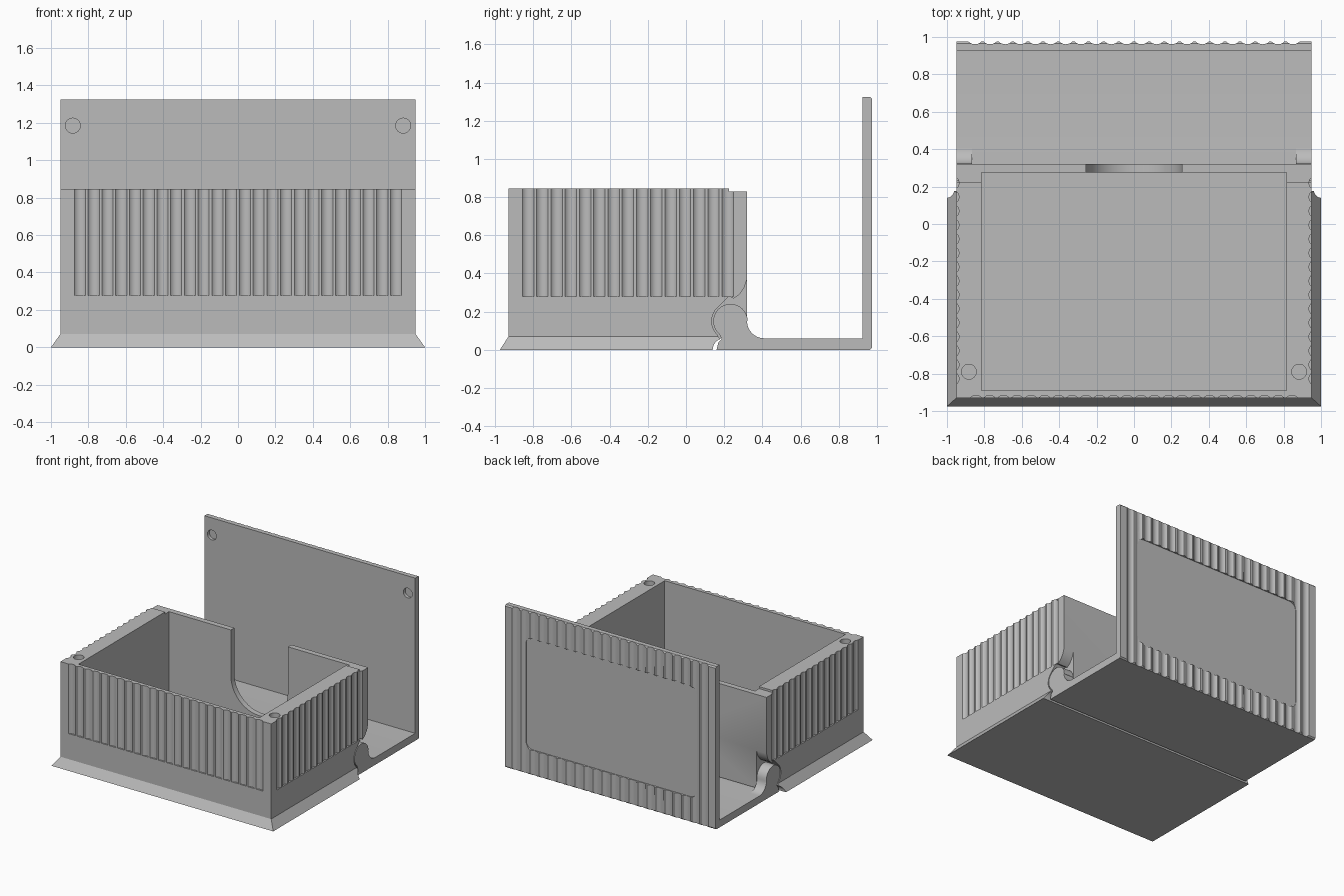
import bpy, bmesh, math
from mathutils import Vector

cube = bpy.data.objects.get("Cube")
if cube:
    bpy.data.objects.remove(cube, do_unlink=True)

GREY = (0.5, 0.5, 0.5, 1)
mat = bpy.data.materials.new("plain grey")
mat.use_nodes = True
mat.diffuse_color = GREY
mat.node_tree.nodes["Principled BSDF"].inputs["Base Color"].default_value = GREY

# Each axis maps profile (u, v) and extrusion distance w into space
PLACE = {
    "x": lambda u, v, w: (w, u, v),
    "y": lambda u, v, w: (u, w, v),
    "z": lambda u, v, w: (u, v, w),
}


def prisms(name, axis, parts):
    """One object made of extruded profiles: parts = [(points, start, end)]."""
    bm = bmesh.new()
    for pts, a, b in parts:
        lo, hi = ([bm.verts.new(PLACE[axis](u, v, w)) for u, v in pts] for w in (a, b))
        bm.faces.new(lo)
        bm.faces.new(hi)
        for i in range(len(pts)):
            j = (i + 1) % len(pts)
            bm.faces.new((lo[i], lo[j], hi[j], hi[i]))
    bmesh.ops.recalc_face_normals(bm, faces=bm.faces)
    mesh = bpy.data.meshes.new(name)
    bm.to_mesh(mesh)
    bm.free()
    mesh.materials.append(mat)
    ob = bpy.data.objects.new(name, mesh)
    bpy.context.collection.objects.link(ob)
    return ob


def combine(ob, other, op="DIFFERENCE"):
    mod = ob.modifiers.new(other.name, "BOOLEAN")
    mod.operation, mod.object, mod.solver = op, other, "EXACT"
    bpy.context.view_layer.objects.active = ob
    bpy.ops.object.modifier_apply(modifier=mod.name)
    bpy.data.objects.remove(other, do_unlink=True)


def rect(u0, u1, v0, v1):
    return [(u0, v0), (u1, v0), (u1, v1), (u0, v1)]


def arc(cu, cv, r, start, end, n=12):
    angles = [math.radians(start + (end - start) * i / n) for i in range(n + 1)]
    return [(cu + r * math.cos(t), cv + r * math.sin(t)) for t in angles]


def flute(center, face, out, width=0.06, depth=0.014, along_v=False):
    """Shallow concave groove section cut into a face, out = outward sign."""
    r = (width ** 2 / 4 + depth ** 2) / (2 * depth)
    half = math.degrees(math.asin(width / 2 / r))
    pts = [(center + s, face + out * (r - depth - c))
           for c, s in arc(0, 0, r, -half, half, 8)]
    pts += [(center + width / 2, face + out * 0.01), (center - width / 2, face + out * 0.01)]
    return [(v, u) for u, v in pts] if along_v else pts


def smooth(ob):
    bpy.ops.object.select_all(action="DESELECT")
    ob.select_set(True)
    bpy.context.view_layer.objects.active = ob
    bpy.ops.object.shade_smooth_by_angle(angle=math.radians(30))


# Box body with flared skirt around front and sides
box = prisms("box", "z", [(rect(-0.95, 0.95, -0.93, 0.32), 0, 0.845)])
skirt = prisms("skirt", "z", [(rect(-1, 1, -0.975, 0.2), 0, 0.07)])
for v in skirt.data.vertices:
    if v.co.z > 0.01:
        v.co.x *= 0.95
        v.co.y = max(v.co.y, -0.93)
combine(box, skirt, "UNION")

# Interior, rear step and cable opening
combine(box, prisms("cavity", "z", [(rect(-0.815, 0.815, -0.89, 0.275), 0.11, 1)]))
combine(box, prisms("rear_step", "x", [(rect(0.225, 0.4, 0.828, 1), -1.1, 1.1)]))
opening = [(-0.257, 1), *arc(0, 0.455, 0.257, 180, 360, 24), (0.257, 1)]
combine(box, prisms("opening", "y", [(opening, 0.25, 0.4)]))

# Clearance for the hinge plate and the two knuckles
bay = [(0.14, -0.1), *arc(0.2, 0, 0.06, 180, 110, 6), (0.18, 0.066), (0.4, 0.066), (0.4, -0.1)]
combine(box, prisms("plate_bay", "x", [(bay, -1.1, 1.1)]))
pocket = [(0.18, 0.05), *arc(0.235, 0.15, 0.1, 225, 135, 8), (0.225, 0.28), (0.25, 0.268),
          (0.28, 0.29), (0.305, 0.325), (0.32, 0.37), (0.4, 0.37), (0.4, 0.05)]
combine(box, prisms("knuckle_pockets", "x", [(pocket, -1, -0.86), (pocket, 0.86, 1)]))

# Fluting on front and sides
STEP = 0.0735
front = [flute((i - 11.5) * STEP, -0.93, -1) for i in range(24)]
sides = [flute(-0.827 + i * 0.0747, s * 0.95, s, along_v=True)
         for s in (-1, 1) for i in range(15)]
combine(box, prisms("flutes", "z", [(p, 0.278, 0.9) for p in front + sides]))

# Magnet holes in the front corners
combine(box, prisms("magnet_holes", "z",
                    [(arc(s * 0.883, -0.79, 0.04, 0, 345, 23), 0.805, 0.9) for s in (-1, 1)]))
smooth(box)

# Open lid: hinge plate along the ground and upright panel
profile = [(0.16, 0), (0.965, 0), (0.975, 0.01), (0.975, 1.315), (0.965, 1.325), (0.925, 1.325),
           (0.925, 0.06), (0.19, 0.06), (0.17, 0.04)]
lid = prisms("lid", "x", [(profile, -0.95, 0.95)])

# Round hinge knuckles with a fillet onto the plate
knuckle = [(0.2, 0.03), *arc(0.233, 0.15, 0.09, 230, 0, 20),
           *arc(0.41, 0.15, 0.09, 180, 270, 10), (0.41, 0.03)]
combine(lid, prisms("knuckles", "x", [(knuckle, -0.95, -0.865), (knuckle, 0.865, 0.95)]), "UNION")

# Fluted outer face with a recessed rounded panel
lid_flutes = [flute((i - 10.5) * 0.081, 0.975, 1, width=0.068) for i in range(22)]
combine(lid, prisms("lid_flutes", "z", [(p, -0.1, 1.5) for p in lid_flutes]))
panel = []
for cu, cv, a in ((0.71, 1.05, 0), (-0.71, 1.05, 90), (-0.71, 0.26, 180), (0.71, 0.26, 270)):
    panel += arc(cu, cv, 0.06, a, a + 90, 6)
combine(lid, prisms("panel_recess", "y", [(panel, 0.957, 1.1)]))
combine(lid, prisms("lid_magnet_holes", "y",
                    [(arc(s * 0.883, 1.185, 0.04, 0, 345, 23), 0.9, 0.95) for s in (-1, 1)]))
smooth(lid)
